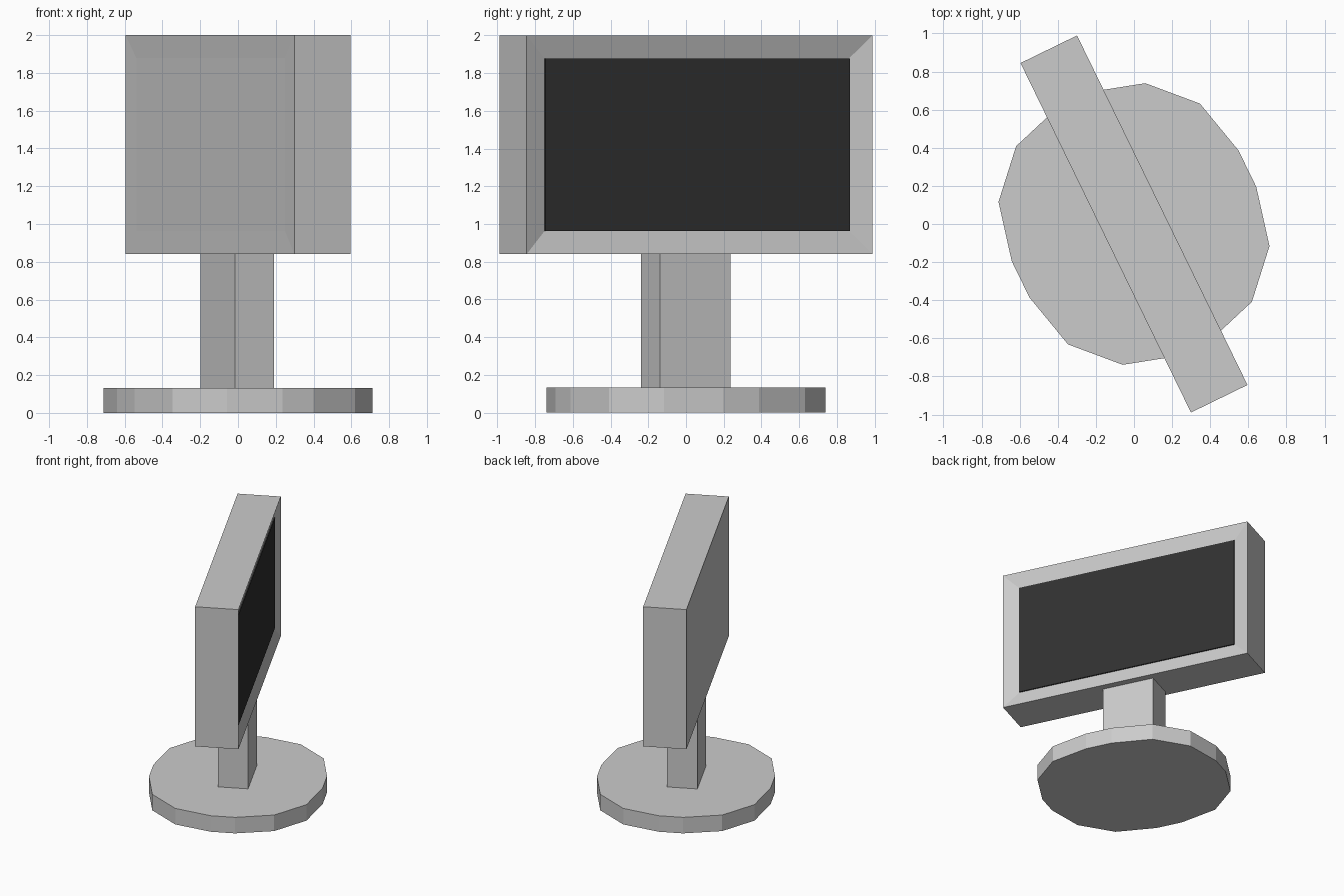
import bpy, bmesh, math
from mathutils import Matrix

if "Cube" in bpy.data.objects:
    bpy.data.objects.remove(bpy.data.objects["Cube"])

TURN = math.radians(-64)  # whole model is swivelled; local +y is the screen side


def finish(name, bm):
    bmesh.ops.recalc_face_normals(bm, faces=bm.faces[:])
    me = bpy.data.meshes.new(name)
    bm.to_mesh(me)
    bm.free()
    ob = bpy.data.objects.new(name, me)
    ob.rotation_euler.z = TURN
    bpy.context.collection.objects.link(ob)
    return ob


def box(size, centre):
    bm = bmesh.new()
    bmesh.ops.create_cube(bm, size=1, matrix=Matrix.Translation(centre) @ Matrix.Diagonal((*size, 1)))
    return bm


def recess(bm, side, border, depth):
    bm.normal_update()
    face = [f for f in bm.faces if f.normal.y * side > 0.9]
    bmesh.ops.inset_individual(bm, faces=face, thickness=border, use_even_offset=True)
    bmesh.ops.translate(bm, verts=face[0].verts[:], vec=(0, -side * depth, 0))


# housing with a recessed front and a barely sunk back panel
bm = box((2.04, 0.33, 1.16), (0, 0, 1.42))
bm.faces.ensure_lookup_table()
recess(bm, 1, 0.122, 0.035)
bm.normal_update()
back = [f for f in bm.faces if f.normal.y < -0.9]
recess(bm, -1, 0.122, 0.004)
finish("housing", bm)

# dark display panel
screen = finish("screen", box((1.796, 0.02, 0.916), (0, 0.13, 1.42)))
dark = bpy.data.materials.new("dark_glass")
dark.diffuse_color = (0.03, 0.03, 0.03, 1)
dark.use_nodes = True
dark.node_tree.nodes["Principled BSDF"].inputs["Base Color"].default_value = dark.diffuse_color
screen.data.materials.append(dark)

# neck
finish("neck", box((0.416, 0.23, 0.72), (0, -0.005, 0.49)))

# sixteen-sided foot, one quarter mirrored round
quarter = [(0.725, 0.092), (0.638, 0.377), (0.416, 0.588), (0.106, 0.662)]
half = quarter + [(-x, y) for x, y in reversed(quarter)]
outline = half + [(-x, -y) for x, y in half]
bm = bmesh.new()
foot = bm.faces.new([bm.verts.new((x, y, 0)) for x, y in outline])
top = bmesh.ops.extrude_face_region(bm, geom=[foot], use_keep_orig=True)["geom"]
bmesh.ops.translate(bm, verts=[v for v in top if isinstance(v, bmesh.types.BMVert)], vec=(0, 0, 0.133))
finish("foot", bm)
